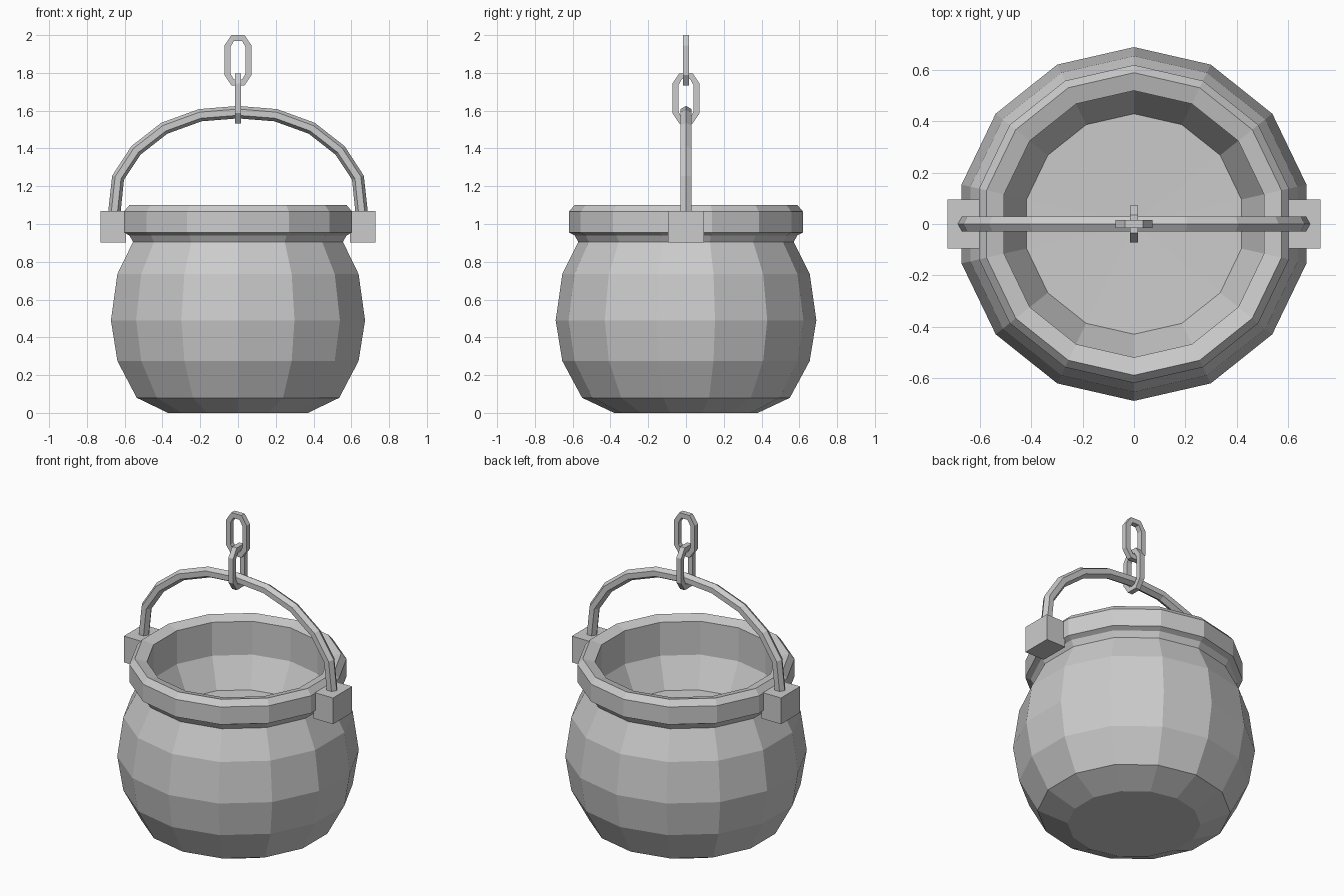
import bpy, bmesh, math
from mathutils import Vector

if "Cube" in bpy.data.objects:
    bpy.data.objects.remove(bpy.data.objects["Cube"])

SIDES = 14
iron = bpy.data.materials.new("iron grey")
iron.diffuse_color = (0.6, 0.6, 0.6, 1)
iron.use_nodes = True
iron.node_tree.nodes["Principled BSDF"].inputs["Base Color"].default_value = iron.diffuse_color


def finish(name, bm):
    bmesh.ops.recalc_face_normals(bm, faces=bm.faces)
    mesh = bpy.data.meshes.new(name)
    bm.to_mesh(mesh)
    bm.free()
    mesh.materials.append(iron)
    obj = bpy.data.objects.new(name, mesh)
    bpy.context.collection.objects.link(obj)
    return obj


def bridge(bm, a, b):
    n = len(a)
    for i in range(n):
        bm.faces.new((a[i], a[(i + 1) % n], b[(i + 1) % n], b[i]))


# Pot: one turned profile, from the underside over the lip to the inside
profile = [(0.38, 0.0), (0.55, 0.08), (0.655, 0.275), (0.69, 0.49),
           (0.655, 0.735), (0.57, 0.905), (0.59, 0.94), (0.62, 0.955),
           (0.62, 1.065), (0.59, 1.10), (0.52, 1.08), (0.52, 0.87),
           (0.43, 0.69)]
bm = bmesh.new()
rings = []
for r, z in profile:
    angles = [math.pi / 2 + 2 * math.pi * i / SIDES for i in range(SIDES)]
    rings.append([bm.verts.new((r * math.cos(a), r * math.sin(a), z)) for a in angles])
for lower, upper in zip(rings, rings[1:]):
    bridge(bm, lower, upper)
bm.faces.new(rings[0])
centre = bm.verts.new((0, 0, 0.68))
for i in range(SIDES):
    bm.faces.new((rings[-1][i], rings[-1][(i + 1) % SIDES], centre))
finish("pot", bm)

# Blocks that hold the handle ends
for side, label in ((-1, "left"), (1, "right")):
    bm = bmesh.new()
    bmesh.ops.create_cube(bm, size=1)
    bmesh.ops.scale(bm, vec=(0.136, 0.19, 0.165), verts=bm.verts)
    bmesh.ops.translate(bm, vec=(side * 0.66, 0, 0.985), verts=bm.verts)
    finish(label + "_handle_block", bm)

# Handle: hexagonal bar swept along a mirrored arch
half = [(0.657, 1.04), (0.635, 1.245), (0.54, 1.39), (0.39, 1.507), (0.2, 1.576)]
path = [Vector((-x, 0, z)) for x, z in half] + [Vector((0, 0, 1.592))]
path += [Vector((x, 0, z)) for x, z in reversed(half)]
bm = bmesh.new()
loops = []
for i, p in enumerate(path):
    along = (path[min(i + 1, len(path) - 1)] - path[max(i - 1, 0)]).normalized()
    out = Vector((-along.z, 0, along.x))
    loops.append([bm.verts.new(p + 0.033 * (math.cos(k * math.pi / 3) * out
                                            + math.sin(k * math.pi / 3) * Vector((0, 1, 0))))
                  for k in range(6)])
for a, b in zip(loops, loops[1:]):
    bridge(bm, a, b)
bm.faces.new(loops[0])
bm.faces.new(loops[-1])
finish("handle", bm)


# Chain links: long octagons with a square section
def outline(w, flat, h, shoulder):
    return [(flat, h), (w, shoulder), (w, -shoulder), (flat, -h),
            (-flat, -h), (-w, -shoulder), (-w, shoulder), (-flat, h)]


def chain_link(name, z, turn):
    bm = bmesh.new()
    outer = outline(0.072, 0.035, 0.133, 0.078)
    inner = outline(0.041, 0.022, 0.102, 0.068)
    t = 0.016
    ring = [[bm.verts.new((x, y, h)) for x, h in shape]
            for shape, y in ((outer, -t), (outer, t), (inner, t), (inner, -t))]
    for i in range(4):
        bridge(bm, ring[i], ring[(i + 1) % 4])
    link = finish(name, bm)
    link.location.z = z
    link.rotation_euler.z = turn


chain_link("upper_chain_link", 1.867, 0)
chain_link("lower_chain_link", 1.665, math.pi / 2)
